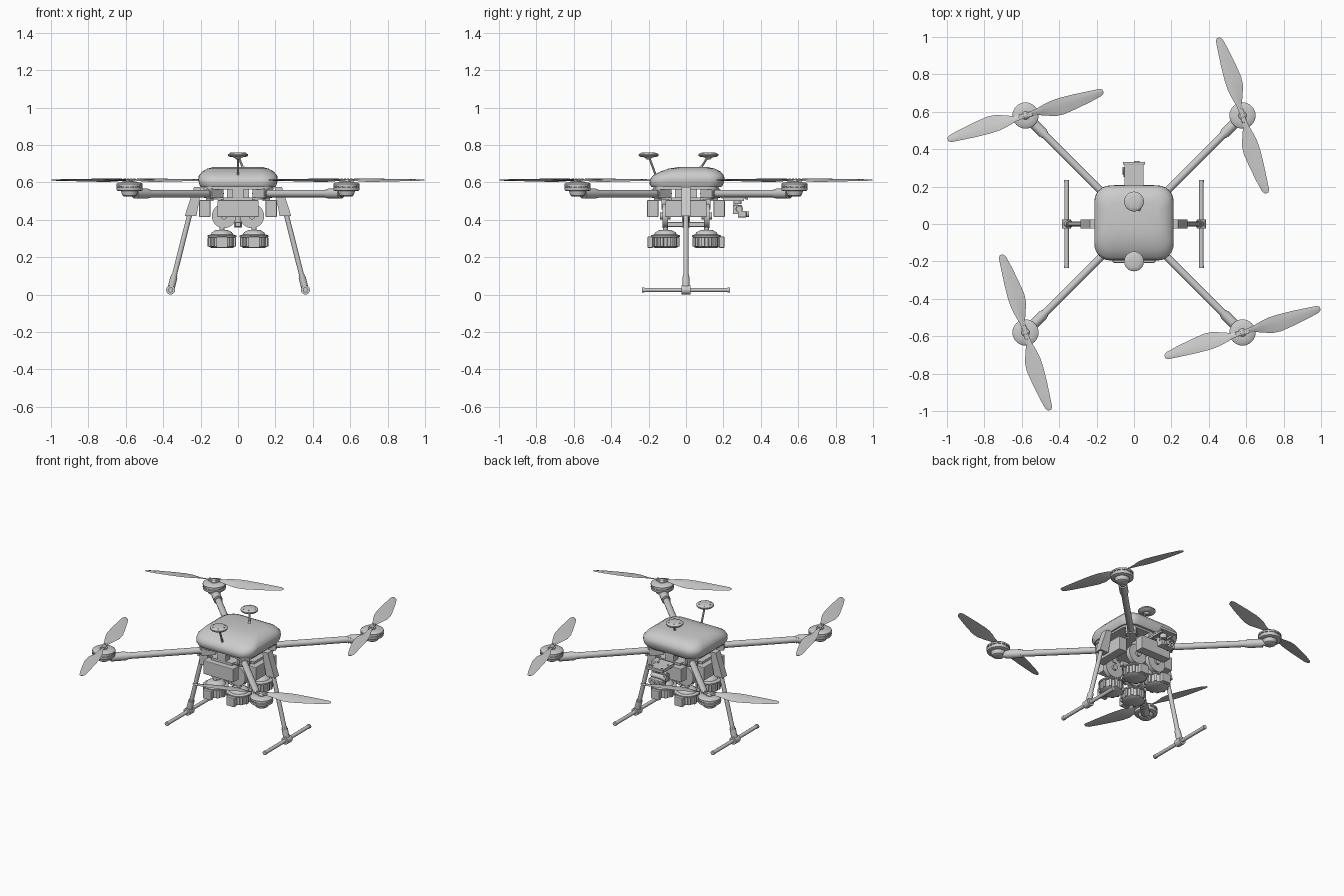
import bpy, math
from math import sin, cos, pi, radians
from mathutils import Vector, Matrix

if "Cube" in bpy.data.objects:
    bpy.data.objects.remove(bpy.data.objects["Cube"])


def loft(name, rings, smooth=35, mat=None):
    """Skin a list of equal-length closed rings and cap both ends."""
    n = len(rings[0])
    verts = [Vector(p) for r in rings for p in r]
    if mat:
        verts = [mat @ v for v in verts]
    faces = [(a * n + i, a * n + (i + 1) % n, (a + 1) * n + (i + 1) % n, (a + 1) * n + i)
             for a in range(len(rings) - 1) for i in range(n)]
    faces += [tuple(reversed(range(n))), tuple(range((len(rings) - 1) * n, len(rings) * n))]
    me = bpy.data.meshes.new(name)
    me.from_pydata(verts, [], faces)
    ob = bpy.data.objects.new(name, me)
    bpy.context.collection.objects.link(ob)
    if smooth:
        bpy.ops.object.select_all(action='DESELECT')
        ob.select_set(True)
        bpy.context.view_layer.objects.active = ob
        bpy.ops.object.shade_smooth_by_angle(angle=radians(smooth))
    return ob


def circle(r, z, n=24):
    return [(r * cos(2 * pi * i / n), r * sin(2 * pi * i / n), z) for i in range(n)]


def lathe(name, profile, at=(0, 0, 0), n=24):
    return loft(name, [circle(r, z, n) for r, z in profile], mat=Matrix.Translation(at))


def tube(name, a, b, r, r2=None, n=16):
    a, b = Vector(a), Vector(b)
    m = Matrix.Translation(a) @ (b - a).to_track_quat('Z', 'Y').to_matrix().to_4x4()
    return loft(name, [circle(r, 0, n), circle(r if r2 is None else r2, (b - a).length, n)], mat=m)


def box(name, at, size, turn=0.0, bevel=0.0):
    x, y, z = [s / 2 for s in size]
    ring = [(-x, -y), (x, -y), (x, y), (-x, y)]
    ob = loft(name, [[(*p, h) for p in ring] for h in (-z, z)], 0,
              Matrix.Translation(at) @ Matrix.Rotation(turn, 4, 'Z'))
    if bevel:
        md = ob.modifiers.new("bevel", 'BEVEL')
        md.width, md.segments = bevel, 2
    return ob


def round_rect(hx, y0, y1, r, z, seg=6):
    pts = []
    for k, (sx, y) in enumerate([(1, y1 - r), (-1, y1 - r), (-1, y0 + r), (1, y0 + r)]):
        for i in range(seg + 1):
            a = pi / 2 * (k + i / seg)
            pts.append((sx * (hx - r) + r * cos(a), y + r * sin(a), z))
    return pts


# canopy and frame plates
loft("canopy", [round_rect(*s) for s in [
    (.200, -.185, .190, .08, .575), (.208, -.195, .200, .08, .592), (.212, -.193, .206, .085, .615),
    (.210, -.178, .204, .085, .635), (.192, -.140, .186, .08, .657), (.165, -.095, .155, .07, .673),
    (.135, -.045, .120, .055, .681)]], 40)
loft("upper_frame_plate", [round_rect(.19, -.175, .175, .06, z) for z in (.563, .576)])
loft("lower_frame_plate", [round_rect(.15, -.15, .15, .05, z) for z in (.508, .52)])
box("core_block", (0, 0, .54), (.12, .12, .05))
box("front_connector", (0, -.15, .54), (.06, .05, .05), bevel=.004)
box("rear_connector", (0, .15, .54), (.06, .05, .05), bevel=.004)

# batteries hung on the four sides
for nm, x, y, sx, sy in [("front", 0, -.178, .22, .06), ("rear", 0, .178, .22, .06),
                         ("right", .178, 0, .06, .22), ("left", -.178, 0, .06, .22)]:
    box(nm + "_battery", (x, y, .46), (sx, sy, .09), bevel=.004)
    box(nm + "_battery_bracket", (x * .85, y * .85, .51), (sx * .7, sy * .7, .02))

# propeller blade stations: radius, trailing edge, leading edge, half twist height
BLADE = [(.015, -.012, .012, .003), (.06, -.016, .016, .006), (.10, -.030, .026, .009),
         (.15, -.050, .035, .009), (.20, -.054, .037, .008), (.28, -.044, .033, .006),
         (.36, -.031, .026, .004), (.42, -.018, .020, .003), (.435, -.006, .012, .002)]

# arms, motors and propellers
for sx, sy, spin in [(1, 1, 107), (-1, 1, 17), (-1, -1, 107), (1, -1, 17)]:
    nm = ("front" if sy < 0 else "rear") + ("_right" if sx > 0 else "_left")
    P = lambda d, z=.54: (sx * d, sy * d, z)
    turn = math.atan2(sy, sx)
    tube(nm + "_arm", P(.09), P(.56), .02)
    tube(nm + "_arm_collar", P(.485), P(.55), .027)
    tube(nm + "_arm_ring", P(.475), P(.485), .024)
    tube(nm + "_arm_root", P(.11), P(.165), .026)
    box(nm + "_arm_clamp", P(.13, .541), (.09, .065, .05), turn, .004)
    lathe(nm + "_motor_mount", [(.03, .525), (.038, .53), (.045, .55), (.045, .558)], (sx * .58, sy * .58, 0))
    lathe(nm + "_motor", [(.058, .553), (.068, .557), (.070, .565), (.070, .572), (.064, .574), (.064, .580),
                          (.070, .582), (.070, .592), (.062, .598), (.035, .602)], (sx * .58, sy * .58, 0), 32)
    for i in range(16):
        a = 2 * pi * i / 16
        box(nm + "_motor_fin", (sx * .58 + .066 * cos(a), sy * .58 + .066 * sin(a), .577), (.006, .008, .012), a)
    lathe(nm + "_hub", [(.022, .6), (.022, .606), (.012, .617), (.008, .619)], (sx * .58, sy * .58, 0), 16)
    box(nm + "_hub_clamp", (sx * .58, sy * .58, .612), (.075, .026, .010), radians(spin), .002)
    for i in range(2):
        m = Matrix.Translation((sx * .58, sy * .58, .612)) @ Matrix.Rotation(radians(spin) + pi * i, 4, 'Z')
        rings = []
        for r, t, l, h in BLADE:
            c = (t + l) / 2
            rings.append([(r, t, -h), (r, c, -.002), (r, l, h), (r, l * .5 + c * .5, h * .5 + .003), (r, c, .004)])
        loft(nm + "_propeller_blade", rings, 60, m)
        tube(nm + "_hub_bolt", m @ Vector((.026, 0, 0)), m @ Vector((.026, 0, .009)), .006, n=8)

# landing gear
for s, nm in ((1, "right"), (-1, "left")):
    top = Vector((s * .225, 0, .56))
    foot = Vector((s * .36, 0, .025))
    at = lambda t: top.lerp(foot, t)
    prof = [(.195, .575), (.235, .575), (.285, .42), (.222, .42)]
    loft(nm + "_leg_bracket", [[(s * x, y, z) for x, z in prof] for y in (-.024, .024)], 0)
    tube(nm + "_leg", at(.1), at(.98), .0135)
    tube(nm + "_leg_socket", at(.87), at(1), .019)
    tube(nm + "_leg_socket_rim", at(.85), at(.875), .016)
    tube(nm + "_skid_sleeve", foot + Vector((0, -.024, 0)), foot + Vector((0, .024, 0)), .0245, n=20)
    tube(nm + "_skid", (s * .36, -.235, .025), (s * .36, .235, .025), .0115)
    for e in (-1, 1):
        tube(nm + "_skid_cap", (s * .36, e * .222, .025), (s * .36, e * .236, .025), .0135)

# antennas on thin masts
for nm, base, y in (("front", (0, -.155, .62), -.2), ("rear", (.03, .075, .67), .12)):
    tube(nm + "_antenna_mast", base, (0, y, .742), .006, n=10)
    tube(nm + "_antenna_foot", base, Vector(base).lerp(Vector((0, y, .742)), .2), .012, .008, n=12)
    lathe(nm + "_antenna", [(.010, .722), (.020, .733), (.048, .738), (.053, .743), (.053, .750),
                            (.046, .756), (.030, .760)], (0, y, 0), 32)
    for i in range(6):
        x, yy = .038 * cos(pi * i / 3), y + .038 * sin(pi * i / 3)
        tube(nm + "_antenna_screw", (x, yy, .755), (x, yy, .760), .004, n=8)

# four payload pods with pulleys above
for sx in (-1, 1):
    for sy in (-1, 1):
        nm = ("front" if sy < 0 else "rear") + ("_right" if sx > 0 else "_left")
        x, y = sx * .086, sy * .11
        lathe(nm + "_pod", [(.058, .25), (.068, .256), (.068, .305), (.078, .308), (.078, .316), (.060, .322),
                            (.054, .333), (.034, .344), (.022, .346)], (x, y, 0), 24)
        for i in range(12):
            a = 2 * pi * (i + .5) / 12
            box(nm + "_pod_rib", (x + .069 * cos(a), y + .069 * sin(a), .281), (.016, .018, .05), a, .003)
        box(nm + "_pod_latch", (x, y + sy * .081, .28), (.06, .028, .06), bevel=.004)
        tube(nm + "_pod_stem", (x, y, .34), (x, y, .44), .014, n=12)
        tube(nm + "_pulley", (sx * .075, y - .015, .42), (sx * .075, y + .015, .42), .065, n=28)
        tube(nm + "_pulley_axle", (sx * .075, y - .028, .42), (sx * .075, y + .028, .42), .018)
        box(nm + "_pulley_hanger", (sx * .075, y, .485), (.03, .04, .06))
tube("centre_column", (0, 0, .36), (0, 0, .52), .022)
box("centre_cross_beam", (0, 0, .40), (.20, .03, .03), bevel=.003)
box("centre_long_beam", (0, 0, .375), (.03, .22, .025), bevel=.003)

# rear camera gimbal
box("gimbal_plate", (0, .255, .518), (.10, .13, .010))
for s in (-1, 1):
    box("gimbal_rail", (s * .042, .255, .508), (.012, .11, .014))
    for y in (.24, .30):
        tube("gimbal_screw", (s * .035, y, .52), (s * .035, y, .527), .006, n=8)
tube("gimbal_pan_motor", (0, .275, .485), (0, .275, .515), .022)
box("gimbal_yoke_top", (0, .265, .478), (.09, .03, .010), bevel=.002)
box("gimbal_yoke_arm", (-.05, .275, .455), (.010, .05, .05), bevel=.002)
tube("gimbal_tilt_motor", (-.062, .285, .458), (-.03, .285, .458), .020)
tube("gimbal_camera_barrel", (-.03, .285, .458), (.05, .285, .458), .016)
box("gimbal_camera_body", (0, .30, .430), (.10, .045, .035), bevel=.004)
tube("gimbal_lens", (.015, .318, .430), (.015, .337, .430), .015)
tube("gimbal_second_lens", (-.025, .318, .430), (-.025, .33, .430), .010)
box("gimbal_plate_bar", (0, .325, .518), (.12, .015, .018), bevel=.003)
